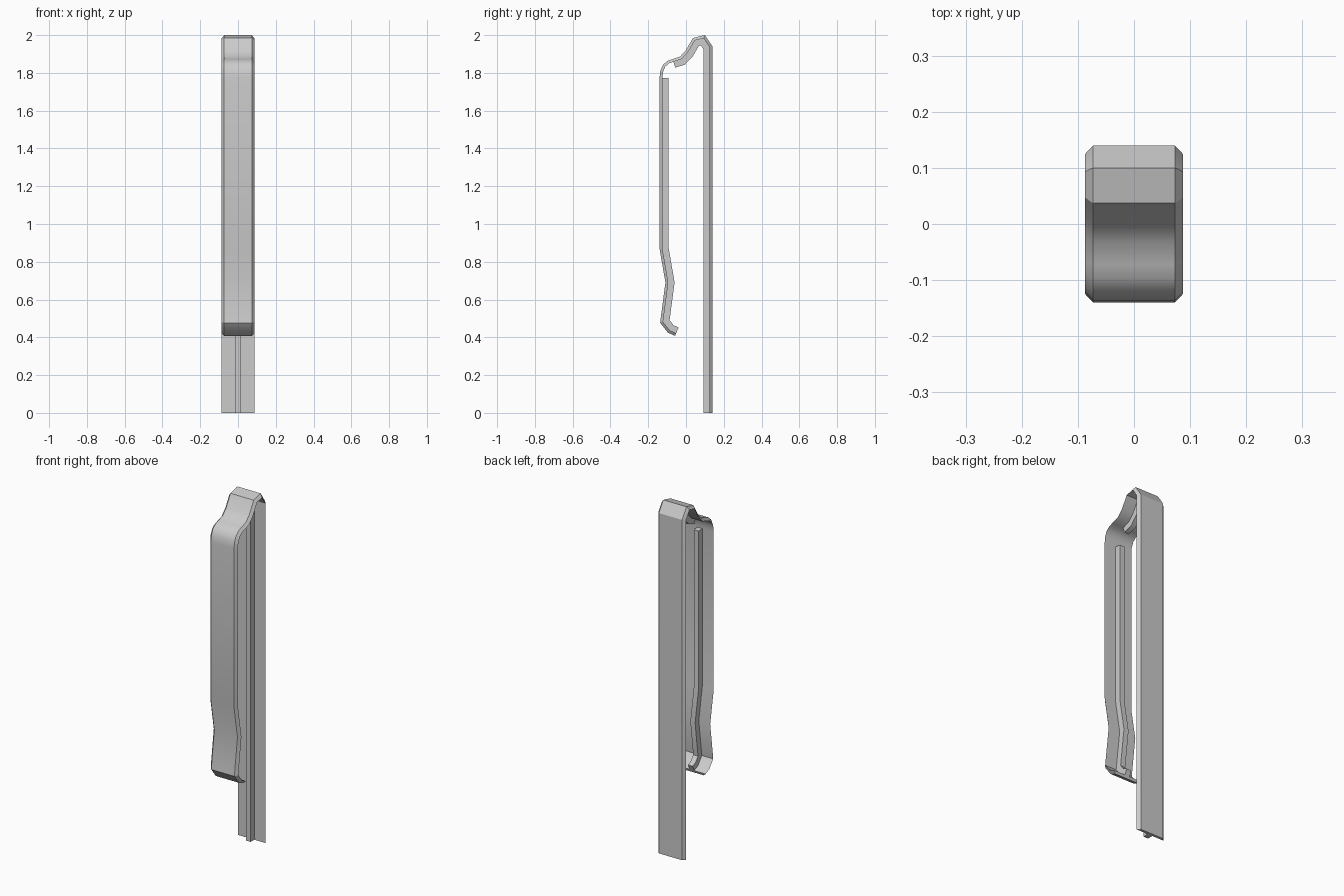
import bpy, bmesh
from mathutils import Vector

if "Cube" in bpy.data.objects:
    bpy.data.objects.remove(bpy.data.objects["Cube"])

# Outer side profile (y, z): front tip, up the front arm, over the hook, down the back
PATH = [Vector(p) for p in [
    (-0.058, 0.408), (-0.095, 0.424), (-0.137, 0.477), (-0.109, 0.69), (-0.14, 0.87),
    (-0.14, 1.775), (-0.136, 1.81), (-0.122, 1.843), (-0.097, 1.864), (-0.072, 1.873),
    (-0.032, 1.886), (-0.002, 1.918), (0.037, 1.985), (0.1, 2.0), (0.14, 1.94), (0.14, 0.0)]]


def mitre(i):
    """Inward offset direction at path point i, scaled to keep thickness constant."""
    normals = []
    for a, b in ((i - 1, i), (i, i + 1)):
        if a >= 0 and b < len(PATH):
            d = (PATH[b] - PATH[a]).normalized()
            normals.append(Vector((d.y, -d.x)))
    m = sum(normals, Vector((0, 0))).normalized()
    return m / m.dot(normals[0])


def sweep(name, section, first, last):
    """Sweep a closed (x, depth) section along part of the path."""
    bm = bmesh.new()
    rings = []
    for i in range(first, last + 1):
        m = mitre(i)
        rings.append([bm.verts.new((x, *(PATH[i] + m * d))) for x, d in section])
    n = len(section)
    for r, s in zip(rings, rings[1:]):
        for k in range(n):
            bm.faces.new((r[k], r[(k + 1) % n], s[(k + 1) % n], s[k]))
    bm.faces.new(rings[0])
    bm.faces.new(rings[-1])
    bmesh.ops.recalc_face_normals(bm, faces=bm.faces)
    mesh = bpy.data.meshes.new(name)
    bm.to_mesh(mesh)
    bm.free()
    ob = bpy.data.objects.new(name, mesh)
    bpy.context.collection.objects.link(ob)
    bpy.ops.object.select_all(action='DESELECT')
    ob.select_set(True)
    bpy.context.view_layer.objects.active = ob
    bpy.ops.object.shade_smooth_by_angle(angle=0.52)
    return ob


# Bent strip with bevelled long edges
STRIP = [(-0.073, 0), (0.073, 0), (0.087, 0.015), (-0.087, 0.015)]
sweep("clip_strip", STRIP, 0, len(PATH) - 1)

# Stiffening ribs along the inside, with a gap at the shoulder bend
RIB = [(-0.015, 0.013), (0.015, 0.013), (0.015, 0.048), (-0.015, 0.048)]
sweep("front_rib", RIB, 0, 5)
sweep("back_rib", RIB, 9, len(PATH) - 1)
